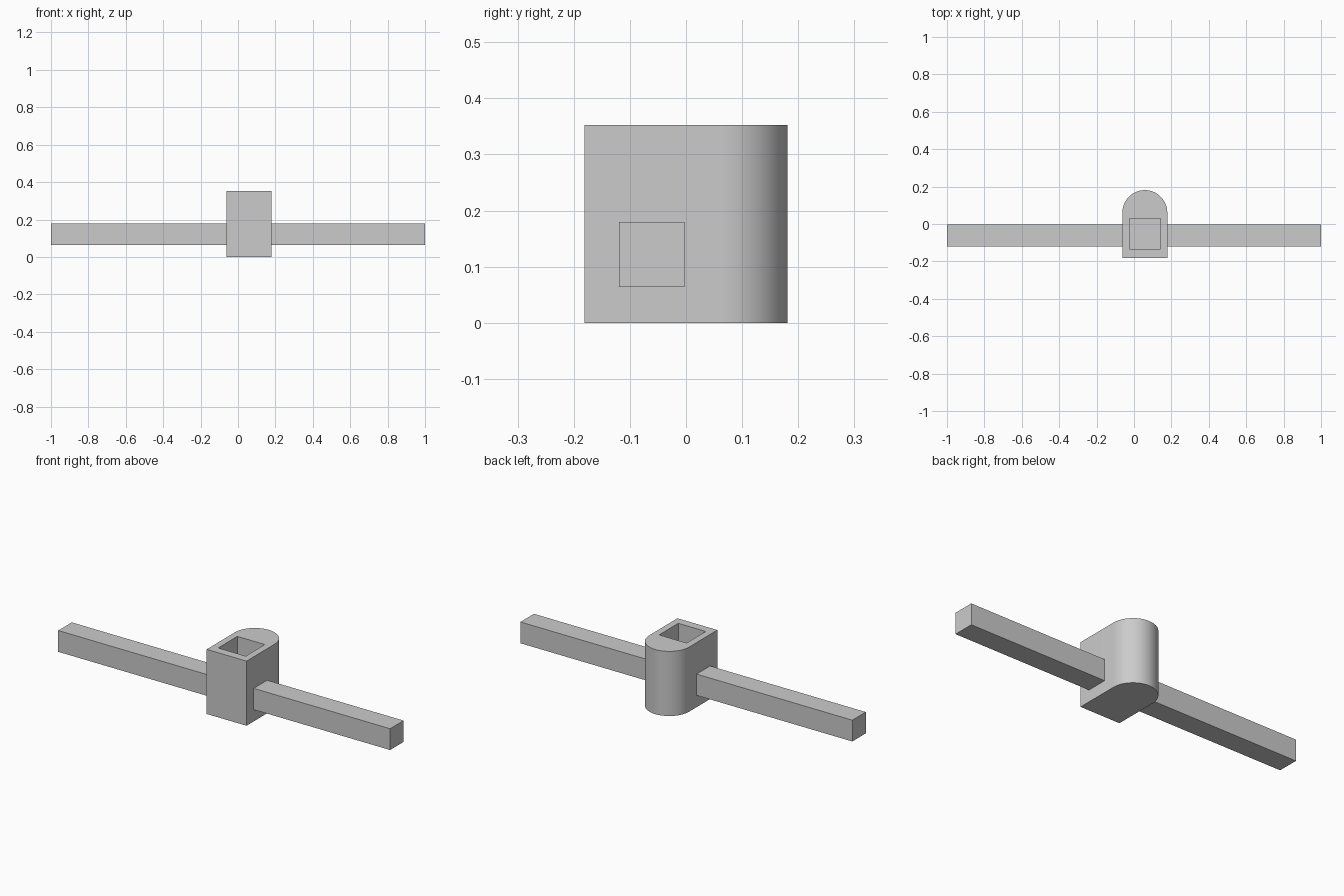
import bpy, bmesh, math

cube = bpy.data.objects.get("Cube")
if cube:
    bpy.data.objects.remove(cube, do_unlink=True)

GREY = (0.6, 0.6, 0.6, 1)
grey = bpy.data.materials.new("plain_grey")
grey.use_nodes = True
grey.diffuse_color = GREY
grey.node_tree.nodes["Principled BSDF"].inputs["Base Color"].default_value = GREY


def add_object(name, bm):
    bmesh.ops.recalc_face_normals(bm, faces=bm.faces)
    mesh = bpy.data.meshes.new(name)
    bm.to_mesh(mesh)
    bm.free()
    mesh.materials.append(grey)
    obj = bpy.data.objects.new(name, mesh)
    bpy.context.collection.objects.link(obj)
    return obj


def prism(name, outline, z0, z1):
    bm = bmesh.new()
    face = bm.faces.new([bm.verts.new((x, y, z0)) for x, y in outline])
    top = bmesh.ops.extrude_face_region(bm, geom=[face])["geom"]
    for v in top:
        if isinstance(v, bmesh.types.BMVert):
            v.co.z = z1
    return add_object(name, bm)


def box(name, x0, x1, y0, y1, z0, z1):
    return prism(name, [(x0, y0), (x1, y0), (x1, y1), (x0, y1)], z0, z1)


# Hub block with a rounded back
CX, R, ARC_Y, HEIGHT, STEPS = 0.058, 0.12, 0.061, 0.352, 48
outline = [(CX - R, -0.181), (CX + R, -0.181)]
outline += [(CX + R * math.cos(math.pi * i / STEPS),
             ARC_Y + R * math.sin(math.pi * i / STEPS)) for i in range(STEPS + 1)]
hub = prism("hub_block", outline, 0, HEIGHT)

# Square socket sunk into the top of the hub
cutter = box("socket_cutter", CX - 0.083, CX + 0.083, -0.135, 0.03, 0.185, 0.4)
cutter.hide_render = True
cut = hub.modifiers.new("socket", "BOOLEAN")
cut.operation = "DIFFERENCE"
cut.solver = "EXACT"
cut.object = cutter
bpy.context.view_layer.objects.active = hub
hub.select_set(True)
bpy.ops.object.modifier_apply(modifier=cut.name)
bpy.data.objects.remove(cutter, do_unlink=True)
bpy.ops.object.shade_smooth_by_angle(angle=math.radians(30))

# Long square bar through the hub
box("cross_bar", -1, 1, -0.119, -0.003, 0.064, 0.18)
